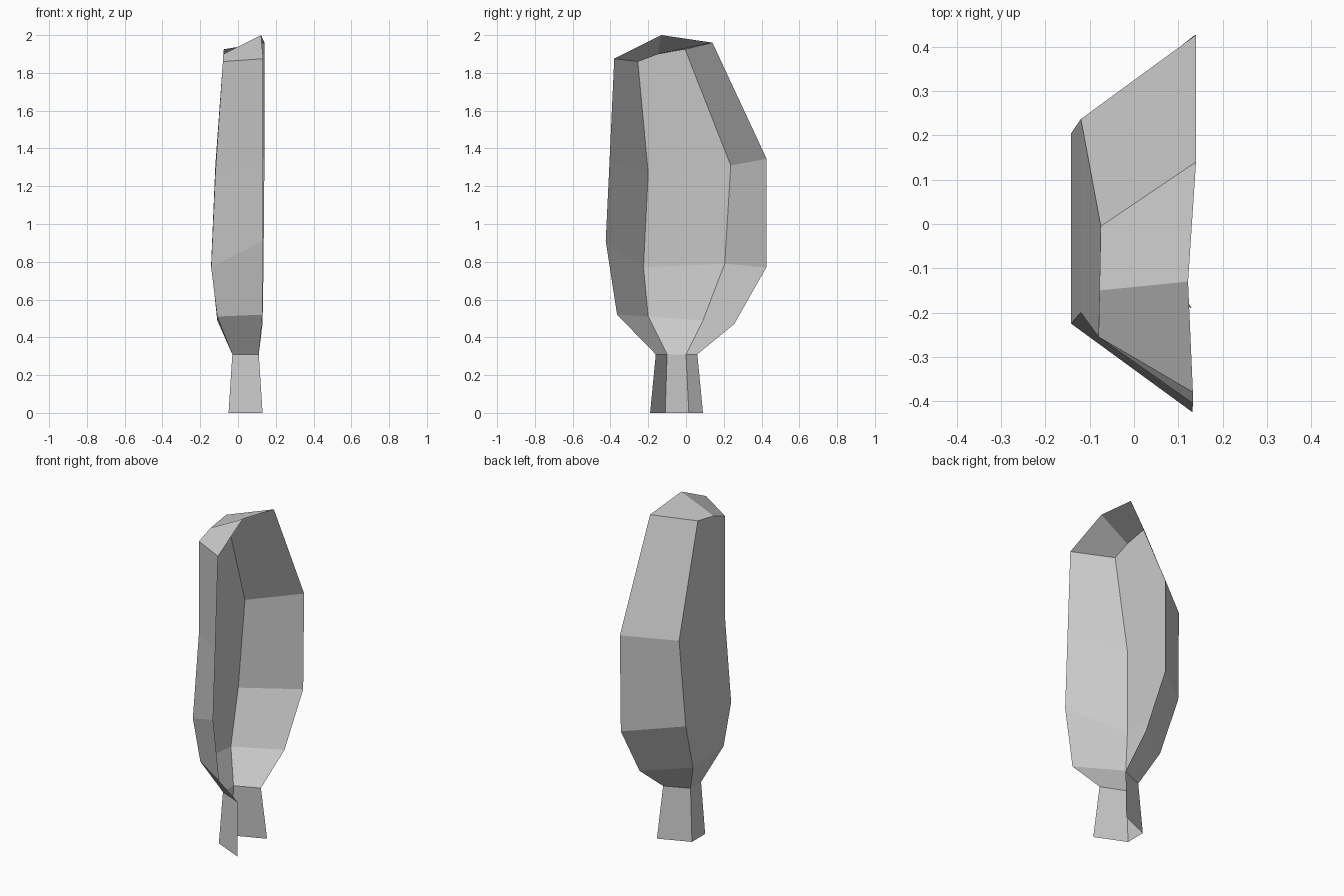
import bpy, bmesh

if "Cube" in bpy.data.objects:
    bpy.data.objects.remove(bpy.data.objects["Cube"])

# Open scoop: each section runs front rim, front back-corner, rear back-corner, rear rim
SECTIONS = [
    [(.13, -.19, 0), (-.05, -.11, 0), (-.05, .015, 0), (.13, .09, 0)],
    [(.11, -.16, .31), (-.03, -.10, .31), (-.03, 0, .31), (.11, .06, .31)],
    [(.13, -.365, .52), (-.11, -.20, .51), (-.11, .09, .49), (.13, .255, .47)],
    [(.132, -.425, .91), (-.142, -.225, .77), (-.142, .205, .79), (.135, .425, .77)],
    [(.133, -.405, 1.33), (-.12, -.20, 1.27), (-.12, .237, 1.31), (.14, .427, 1.345)],
    [(.133, -.38, 1.875), (-.08, -.255, 1.86), (-.075, -.005, 1.925), (.14, .14, 1.96)],
]


def make_shell(name, sections, ridge=None):
    """Skin open sections; an optional ridge (back, rim) closes the top."""
    bm = bmesh.new()
    rows = [[bm.verts.new(p) for p in s] for s in sections]
    top = [bm.verts.new(p) for p in ridge] if ridge else None
    for low, high in zip(rows, rows[1:]):
        for i in range(3):
            loop = [low[i], high[i], high[i + 1], low[i + 1]]
            # The back panel rises to the ridge at the top
            if top and high is rows[-1] and i == 1:
                loop.insert(2, top[0])
            bm.faces.new(loop)
    if top:
        a, b, c, d = rows[-1]
        back, rim = top
        bm.faces.new((a, rim, back, b))
        bm.faces.new((back, rim, d, c))
    mesh = bpy.data.meshes.new(name)
    bm.to_mesh(mesh)
    bm.free()
    obj = bpy.data.objects.new(name, mesh)
    bpy.context.collection.objects.link(obj)
    return obj


# Channel-shaped handle
make_shell("stem", SECTIONS[:2])

# Hollow leaf-shaped body with folded tip
make_shell("blade", SECTIONS[1:], ridge=[(-.078, -.15, 1.90), (.122, -.13, 2.0)])
